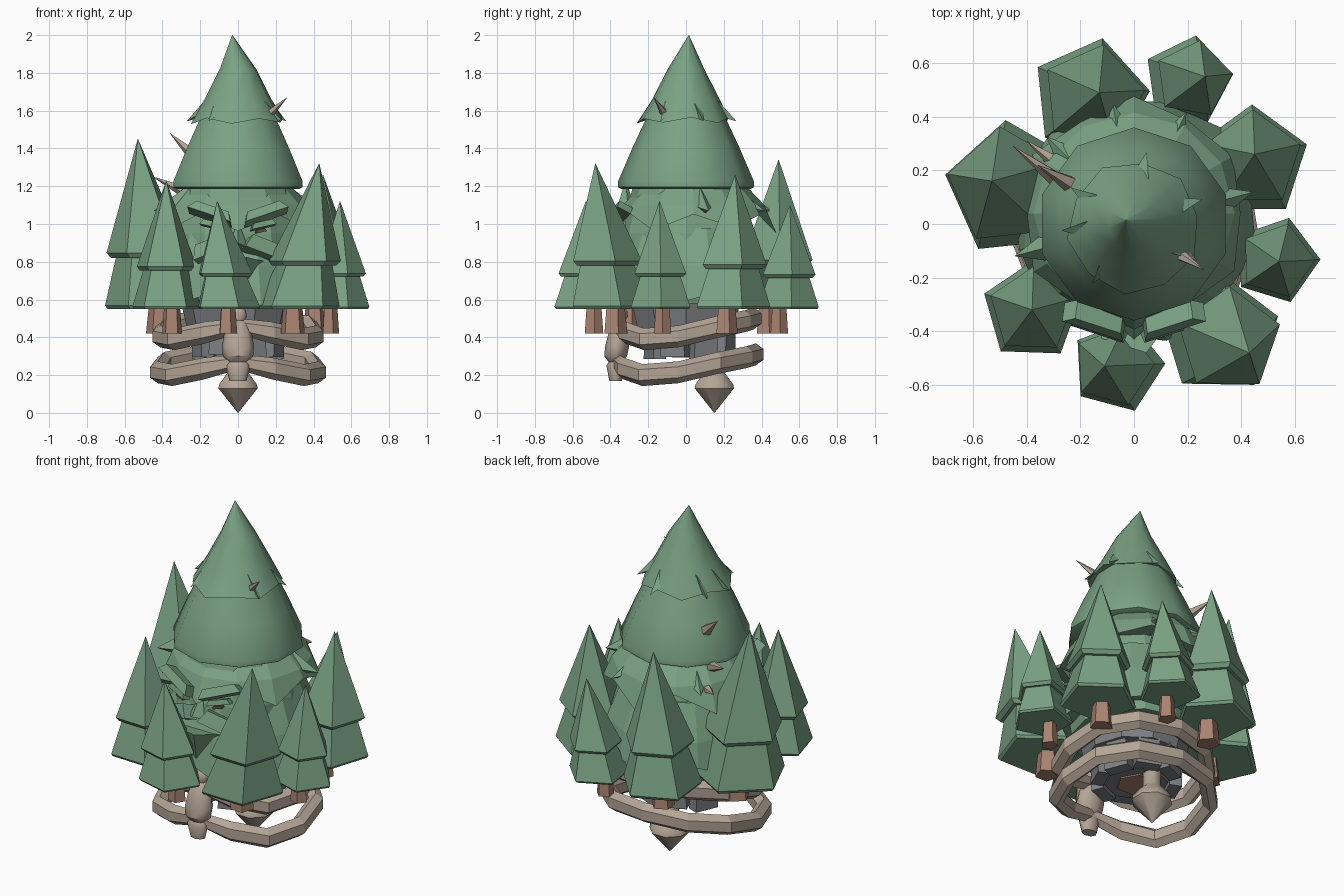
import bpy, random
from math import radians, cos, sin, pi
from mathutils import Vector

random.seed(4)
if "Cube" in bpy.data.objects:
    bpy.data.objects.remove(bpy.data.objects["Cube"], do_unlink=True)


def material(name, rgb):
    m = bpy.data.materials.new(name)
    m.use_nodes = True
    m.diffuse_color = (*rgb, 1)
    m.node_tree.nodes["Principled BSDF"].inputs["Base Color"].default_value = (*rgb, 1)
    return m


GREEN = material("needle green", (0.195, 0.36, 0.23))
BARK = material("bark brown", (0.40, 0.23, 0.165))
WOOD = material("pale wood", (0.46, 0.38, 0.31))
STONE = material("stone grey", (0.21, 0.22, 0.235))
DARK = material("dark brown", (0.12, 0.08, 0.06))


def mesh_object(name, verts, faces, mat, smooth=0):
    me = bpy.data.meshes.new(name)
    me.from_pydata(verts, [], faces)
    me.materials.append(mat)
    ob = bpy.data.objects.new(name, me)
    bpy.context.collection.objects.link(ob)
    if smooth:
        bpy.ops.object.select_all(action='DESELECT')
        ob.select_set(True)
        bpy.context.view_layer.objects.active = ob
        bpy.ops.object.shade_smooth_by_angle(angle=radians(smooth))
    return ob


def loft(name, rings, sides, mat, turn=0, smooth=0, jag=0):
    """Stack rings (x, y, z, radius) bottom to top; jag ruffles the lowest ring."""
    verts, faces = [], []
    for k, (x, y, z, r) in enumerate(rings):
        for i in range(sides):
            a = radians(turn) + 2 * pi * i / sides
            j = jag * (1 if i % 2 else -0.6) * random.uniform(0.5, 1) if k == 0 else 0
            verts.append((x + (r + j * 0.4) * cos(a), y + (r + j * 0.4) * sin(a), z - j))
    for k in range(len(rings) - 1):
        for i in range(sides):
            a, b = k * sides + i, k * sides + (i + 1) % sides
            faces.append((a, b, b + sides, a + sides))
    n = len(verts)
    faces.append(tuple(range(sides - 1, -1, -1)))
    faces.append(tuple(range(n - sides, n)))
    return mesh_object(name, verts, faces, mat, smooth)


def lathe(name, x, y, profile, sides, mat, **kw):
    return loft(name, [(x, y, z, r) for z, r in profile], sides, mat, **kw)


def thorn(name, base, tip, r, mat, sides=5):
    """Thin cone pointing from base to tip."""
    d = Vector(tip) - Vector(base)
    ob = lathe(name, 0, 0, [(0, r), (d.length, 0.001)], sides, mat)
    ob.location = base
    ob.rotation_euler = d.to_track_quat('Z', 'Y').to_euler()


def block(name, loc, size, rot, mat):
    """Wedge-like slab, narrower towards its top."""
    sx, sy, sz = (s / 2 for s in size)
    verts = [(x * (0.75 if z > 0 else 1), y, z) for z in (-sz, sz)
             for x, y in ((-sx, -sy), (sx, -sy), (sx, sy), (-sx, sy))]
    faces = [(3, 2, 1, 0), (4, 5, 6, 7)] + [(i, (i + 1) % 4, (i + 1) % 4 + 4, i + 4) for i in range(4)]
    ob = mesh_object(name, verts, faces, mat)
    ob.location, ob.rotation_euler = loc, [radians(a) for a in rot]


# Ring of leaning trees: base, apex, radius, turn
TREES = [
    ((-.165, .472), (-.13, .49, 1.34), .225, 78),
    ((.20, .535), (.265, .55, 1.10), .17, 8),
    ((.44, .23), (.45, .26, 1.26), .215, 18),
    ((.53, -.135), (.54, -.14, 1.12), .165, 1),
    ((.315, -.41), (.43, -.48, 1.32), .23, 17),
    ((-.06, -.53), (-.11, -.53, 1.12), .178, -69),
    ((-.38, -.325), (-.38, -.32, 1.23), .19, 160),
    ((-.45, .13), (-.53, .16, 1.45), .258, 168),
]
FLOOR = 0.55
for (bx, by), (ax, ay, az), r, turn in TREES:
    def at(t, rad):
        return (bx + (ax - bx) * t, by + (ay - by) * t, FLOOR + (az - FLOOR) * t, rad)
    loft("tree_lower_boughs", [at(0, r * 0.95), at(.02, r), at(.42, r * .55)], 5, GREEN, turn)
    loft("tree_upper_boughs", [at(.30, r * .78), at(.33, r * .87), at(1, .001)], 5, GREEN, turn)
    lathe("tree_trunk", bx * .92, by * .92, [(.42, r * .29), (.64, r * .2)], 5, BARK, turn=turn)

# Head and shaggy skirts
lathe("head", 0, 0, [(.58, .34), (.75, .37), (.95, .35), (1.2, .28)], 12, GREEN)
lathe("lower_skirt", 0, .02, [(.61, .455), (.78, .42), (.98, .34)], 12, GREEN, jag=.05, turn=15)
lathe("upper_skirt", 0, .04, [(1.02, .41), (1.1, .375), (1.19, .29)], 12, GREEN, jag=.07)
for a in (15, 65, 100, 135, 195):
    c, s = cos(radians(a)), sin(radians(a))
    thorn("skirt_tuft", (c * .25, s * .25, 1.12), (c * .46, s * .46, 1.07), .09, GREEN, 4)

# Pointed hat with a rim and a ragged upper layer
lathe("hat", 0, 0, [(1.185, .34), (1.195, .36), (1.225, .36), (1.4, .285), (1.55, .215), (1.75, .11)],
      10, GREEN, smooth=45, turn=90)
loft("hat_tip", [(0, -.012, 1.55, .245), (0, 0, 1.66, .18), (0, 0, 1.82, .098), (-.03, .015, 2, .001)],
     10, GREEN, turn=10, jag=.025, smooth=38)
for a in (20, 80, 150, 185, 235, 330):
    c, s = cos(radians(a)), sin(radians(a))
    thorn("hat_tuft", (c * .15, s * .15, 1.62), (c * .27, s * .27, 1.545), .05, GREEN, 3)

# Thorns stuck in the hat and the hair
for base, tip in (((.13, -.09, 1.55), (.26, -.17, 1.67)),
                  ((-.24, .15, 1.37), (-.36, .22, 1.48)),
                  ((-.28, .16, 1.17), (-.45, .29, 1.25)),
                  ((-.28, .22, 1.07), (-.40, .31, 1.09))):
    thorn("thorn", base, tip, .033, WOOD)

# Face
for s in (-1, 1):
    block("brow", (s * .14, -.355, 1.055), (.25, .08, .05), (-30, s * -18, s * 18), GREEN)
    block("eye", (s * .12, -.358, .965), (.06, .03, .018), (0, s * -12, s * 15), DARK)
    block("eye_lid", (s * .13, -.36, .995), (.14, .05, .03), (-15, s * -12, s * 18), GREEN)
    block("cheek", (s * .13, -.36, .87), (.22, .08, .08), (-20, s * 20, s * 18), GREEN)
thorn("nose", (0, -.385, .88), (0, -.33, 1.02), .05, GREEN, 4)
thorn("beard", (0, -.34, .80), (0, -.38, .57), .15, GREEN, 5)

# Stone base
lathe("stone_collar", 0, 0, [(.45, .27), (.62, .31)], 10, STONE)
lathe("stone_core", 0, .02, [(.30, .17), (.5, .2)], 8, STONE)
lathe("hollow_plate", 0, .02, [(.292, .11), (.3, .11)], 6, BARK)
for i in range(8):
    a = 45 * i + 22
    block("stone_pillar", (.2 * cos(radians(a)), .02 + .2 * sin(radians(a)), .42 + .012 * (i % 3)),
          (.14, .07, .27), (0, 0, a + 90), STONE)

# Two wooden hoops, drooping at the sides
HALF = [(0, -.36, .27), (.18, -.33, .235), (.35, -.23, .2), (.425, -.04, .215),
        (.39, .17, .265), (.235, .32, .295), (0, .37, .31)]
path = HALF + [(-x, y, z) for x, y, z in HALF[-2:0:-1]]
for name, lift, scale in (("lower_hoop", 0, 1), ("upper_hoop", .19, .97)):
    verts, faces = [], []
    n, m = len(path), 6
    for i, p in enumerate(path):
        out = Vector((p[0], p[1], 0)).normalized()
        fat = 1 if i else 0.7
        for k in range(m):
            a = 2 * pi * k / m + pi / 6
            q = Vector(p) * scale + out * cos(a) * .046 * fat
            verts.append((q.x, q.y, p[2] + lift + sin(a) * .058 * fat))
            j, k2 = (i + 1) % n, (k + 1) % m
            faces.append((i * m + k, j * m + k, j * m + k2, i * m + k2))
    mesh_object(name, verts, faces, WOOD)

# Carved peg hanging at the front, slightly flattened
peg = loft("front_peg", [(0, -.01, .17, .045), (0, -.01, .25, .065), (0, -.01, .27, .05),
                         (0, -.01, .30, .08), (0, 0, .35, .085), (0, .01, .41, .075),
                         (0, .02, .47, .055), (0, .025, .49, .035), (0, .03, .51, .047),
                         (0, .03, .54, .042), (0, .03, .56, .02)], 8, WOOD, smooth=48)
peg.location.y = -.365
peg.scale.y = .75

# Hanging spike below the base
lathe("hanging_spike", 0, .15, [(0, .001), (.13, .112), (.15, .108), (.20, .07), (.22, .05), (.36, .05)],
      8, WOOD, turn=22, smooth=48)
